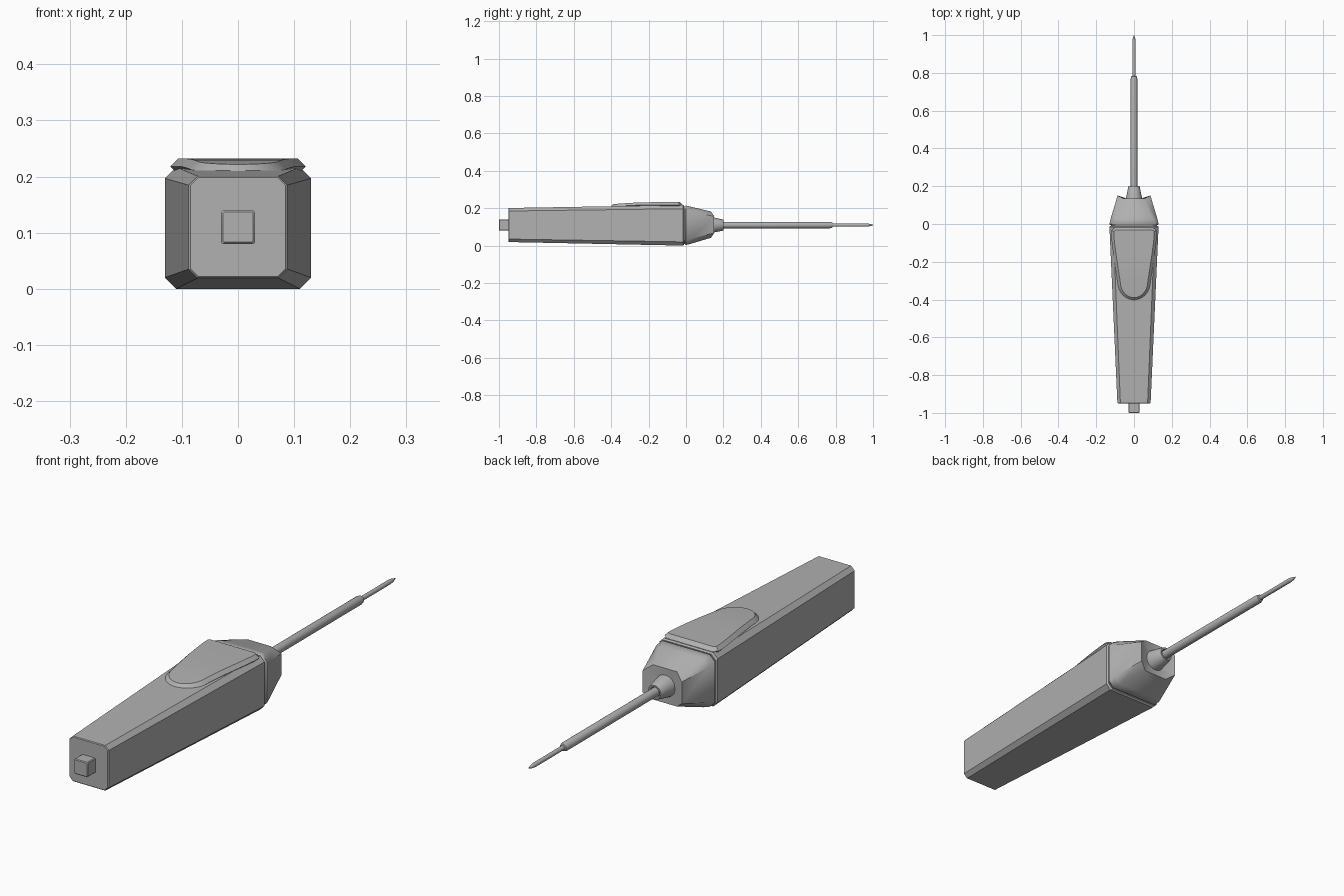
import bpy, math

if "Cube" in bpy.data.objects:
    bpy.data.objects.remove(bpy.data.objects["Cube"])

AXIS_Z = 0.11

# Dark grey plastic and metal
grey = bpy.data.materials.new("dark_grey")
grey.diffuse_color = (0.44, 0.44, 0.44, 1)
grey.use_nodes = True
grey.node_tree.nodes["Principled BSDF"].inputs["Base Color"].default_value = grey.diffuse_color


def make(name, verts, faces, angle=30):
    me = bpy.data.meshes.new(name)
    me.from_pydata(verts, [], faces)
    me.materials.append(grey)
    ob = bpy.data.objects.new(name, me)
    bpy.context.collection.objects.link(ob)
    bpy.ops.object.select_all(action='DESELECT')
    bpy.context.view_layer.objects.active = ob
    ob.select_set(True)
    bpy.ops.object.mode_set(mode='EDIT')
    bpy.ops.mesh.select_all(action='SELECT')
    bpy.ops.mesh.normals_make_consistent(inside=False)
    bpy.ops.object.mode_set(mode='OBJECT')
    bpy.ops.object.shade_smooth_by_angle(angle=math.radians(angle))
    return ob


def skin(name, rings, angle=30):
    """Join equal-length rings along y and cap both ends."""
    n = len(rings[0])
    verts = [p for r in rings for p in r]
    faces = [(k * n + i, k * n + (i + 1) % n, (k + 1) * n + (i + 1) % n, (k + 1) * n + i)
             for k in range(len(rings) - 1) for i in range(n)]
    faces += [tuple(range(n)), tuple(range((len(rings) - 1) * n, len(rings) * n))]
    return make(name, verts, faces, angle)


def octagon(y, w, z0, z1, cx, cz, side=0.0):
    """Chamfered rectangle; 'side' pushes the side edges forward."""
    return [(w - cx, y, z0), (w, y + side, z0 + cz), (w, y + side, z1 - cz), (w - cx, y, z1),
            (cx - w, y, z1), (-w, y + side, z1 - cz), (-w, y + side, z0 + cz), (cx - w, y, z0)]


def lathe(name, profile, sides=24):
    """Revolve (radius, y) pairs about the tool axis."""
    rings = [[(r * math.cos(2 * math.pi * i / sides), y, AXIS_Z + r * math.sin(2 * math.pi * i / sides))
              for i in range(sides)] for r, y in profile]
    return skin(name, rings)


# Tapered handle with a crisp rear edge
skin("handle", [octagon(*s) for s in (
    (-0.95, 0.085, 0.022, 0.198, 0.014, 0.014),
    (-0.947, 0.088, 0.019, 0.201, 0.016, 0.016),
    (-0.016, 0.13, 0.0, 0.217, 0.02, 0.02),
    (-0.01, 0.125, 0.005, 0.212, 0.02, 0.02))])

# Recessed seam between handle and nose
skin("seam", [octagon(y, 0.122, 0.009, 0.208, 0.02, 0.02) for y in (-0.02, 0.005)])

# Softly rounded nose with a hollowed front
skin("nose", [octagon(*s) for s in (
    (-0.006, 0.125, 0.007, 0.21, 0.022, 0.022),
    (0.0, 0.13, 0.003, 0.214, 0.024, 0.024),
    (0.03, 0.123, 0.011, 0.207, 0.026, 0.026),
    (0.134, 0.087, 0.042, 0.182, 0.034, 0.026, 0.017),
    (0.131, 0.04, 0.075, 0.145, 0.012, 0.012))], 50)

# Tapered collar with a recessed end
lathe("collar", [(0.046, 0.115), (0.043, 0.135), (0.03, 0.197), (0.028, 0.2),
                 (0.022, 0.2), (0.02, 0.185)])

# Stepped shaft with a pointed tip
lathe("shaft", [(0.0175, 0.15), (0.0175, 0.77), (0.014, 0.782), (0.009, 0.784),
                (0.009, 0.965), (0.006, 0.985), (0.001, 1.0)])

# Rear square stub
w, c = 0.03, 0.003
skin("rear_stub", [octagon(-1.0, w - c, AXIS_Z - w + c, AXIS_Z + w - c, c, c)]
     + [octagon(y, w, AXIS_Z - w, AXIS_Z + w, c, c) for y in (-0.997, -0.94)])


# Raised thumb pad: paired outline, rising profile and chamfered rim
def pad_z(y):
    t = min(1.0, max(0.0, (y + 0.4) / 0.22))
    return 0.221 + 0.011 * math.sin(t * math.pi / 2)


half = [(0.098, -0.032), (0.107, -0.04), (0.107, -0.06), (0.103, -0.1), (0.095, -0.16),
        (0.086, -0.22), (0.077, -0.28)]
half += [(0.073 * math.cos(a), -0.305 - 0.085 * math.sin(a))
         for a in (math.radians(d) for d in range(0, 90, 12))] + [(0.004, -0.39)]
m = len(half)


def pad_ring(grow, drop):
    pts = []
    for i, (x, y) in enumerate(half):
        ax, ay = half[i - 1] if i else (0, y)
        bx, by = half[i + 1] if i < m - 1 else (-x, y)
        dx, dy = bx - ax, by - ay
        l = math.hypot(dx, dy)
        pts.append((x - dy / l * grow, y + dx / l * grow, pad_z(y) - drop))
    return pts + [(-x, y, z) for x, y, z in reversed(pts)]


rings = [pad_ring(0, 0), pad_ring(0.014, 0.014), pad_ring(-0.006, 0.034)]
n = 2 * m
faces = [(k * n + i, k * n + (i + 1) % n, (k + 1) * n + (i + 1) % n, (k + 1) * n + i)
         for k in range(2) for i in range(n)]
faces += [(b + i, b + i + 1, b + n - 2 - i, b + n - 1 - i) for b in (0, 2 * n) for i in range(m - 1)]
make("thumb_pad", [p for r in rings for p in r], faces)
